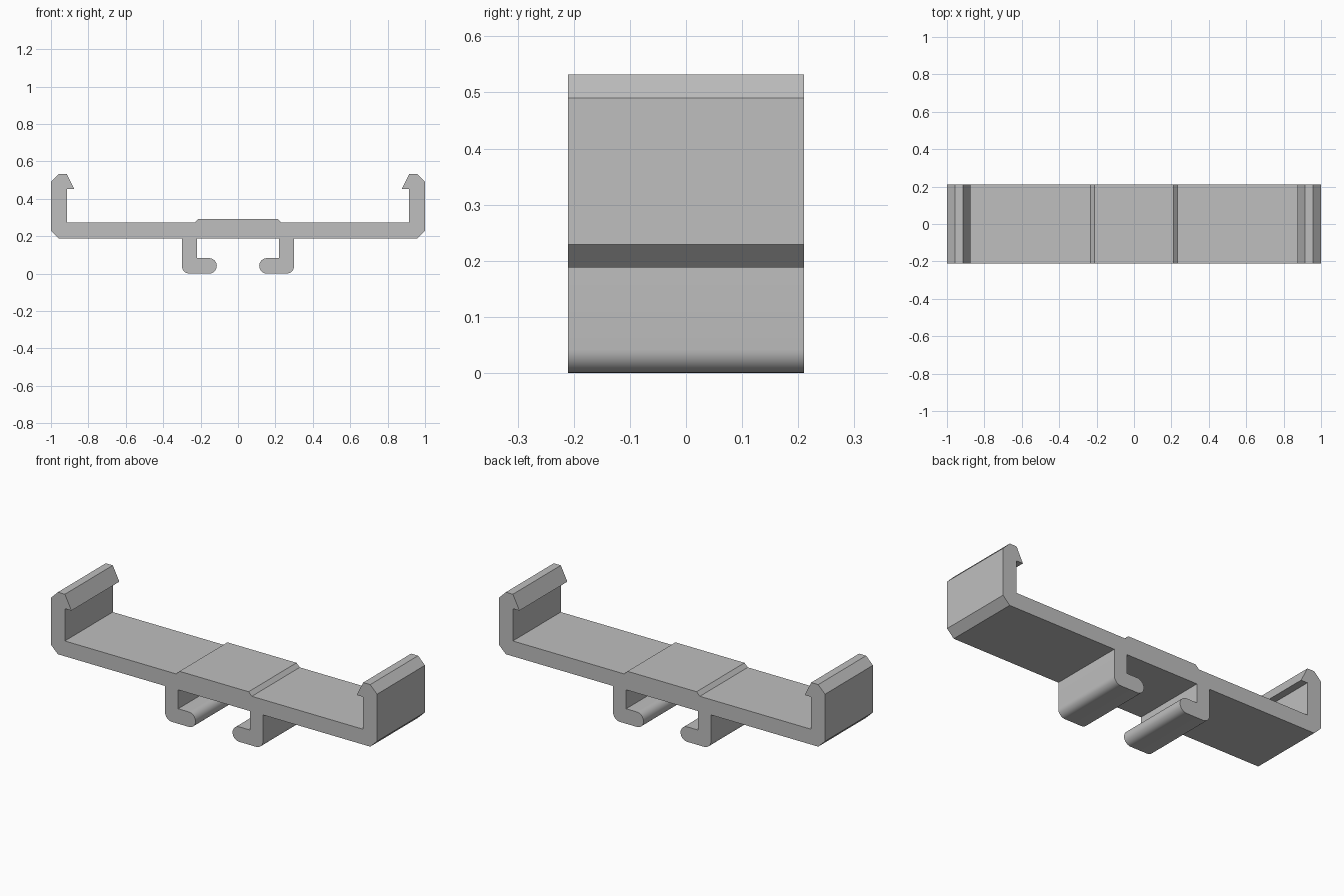
import bpy, bmesh
from math import cos, sin, radians

cube = bpy.data.objects.get("Cube")
if cube:
    bpy.data.objects.remove(cube, do_unlink=True)

DEPTH = 0.42     # length of the extrusion along y
R = 0.0415       # rounding radius of the clip feet


def arc(cx, cz, r, start, end, steps):
    """Points on an arc in the xz plane, angles in degrees."""
    angles = [radians(start + (end - start) * i / steps) for i in range(steps + 1)]
    return [(cx + r * cos(a), cz + r * sin(a)) for a in angles]


# Half of the cross-section, from the bottom centre round to the top centre
clip = [(0.22, 0.188), (0.22, 2 * R)]
clip += arc(0.155, R, R, 90, 270, 16)           # round toe
clip += arc(0.30 - R, R, R, -90, 0, 8)          # round heel
clip += [(0.30, 0.188)]
side_arm = [(0.958, 0.188), (1.0, 0.229), (1.0, 0.49), (0.958, 0.532),
            (0.915, 0.532), (0.875, 0.452), (0.915, 0.452), (0.915, 0.273)]
raised_pad = [(0.232, 0.273), (0.212, 0.293)]
half = clip + side_arm + raised_pad
profile = half + [(-x, z) for x, z in reversed(half)]

# Extrude the mirrored profile along y
bm = bmesh.new()
face = bm.faces.new([bm.verts.new((x, -DEPTH / 2, z)) for x, z in profile])
result = bmesh.ops.extrude_face_region(bm, geom=[face], use_keep_orig=True)
moved = [v for v in result["geom"] if isinstance(v, bmesh.types.BMVert)]
bmesh.ops.translate(bm, verts=moved, vec=(0, DEPTH, 0))
bmesh.ops.recalc_face_normals(bm, faces=bm.faces)
mesh = bpy.data.meshes.new("clip_bracket")
bm.to_mesh(mesh)
bm.free()
bracket = bpy.data.objects.new("clip_bracket", mesh)
bpy.context.collection.objects.link(bracket)

# Plain grey plastic
grey = bpy.data.materials.new("light_grey")
grey.use_nodes = True
colour = (0.52, 0.52, 0.52, 1)
grey.diffuse_color = colour
grey.node_tree.nodes["Principled BSDF"].inputs["Base Color"].default_value = colour
mesh.materials.append(grey)

# Smooth the rounded feet, keep the other edges sharp
bpy.ops.object.select_all(action="DESELECT")
bracket.select_set(True)
bpy.context.view_layer.objects.active = bracket
bpy.ops.object.shade_smooth_by_angle(angle=radians(25))
